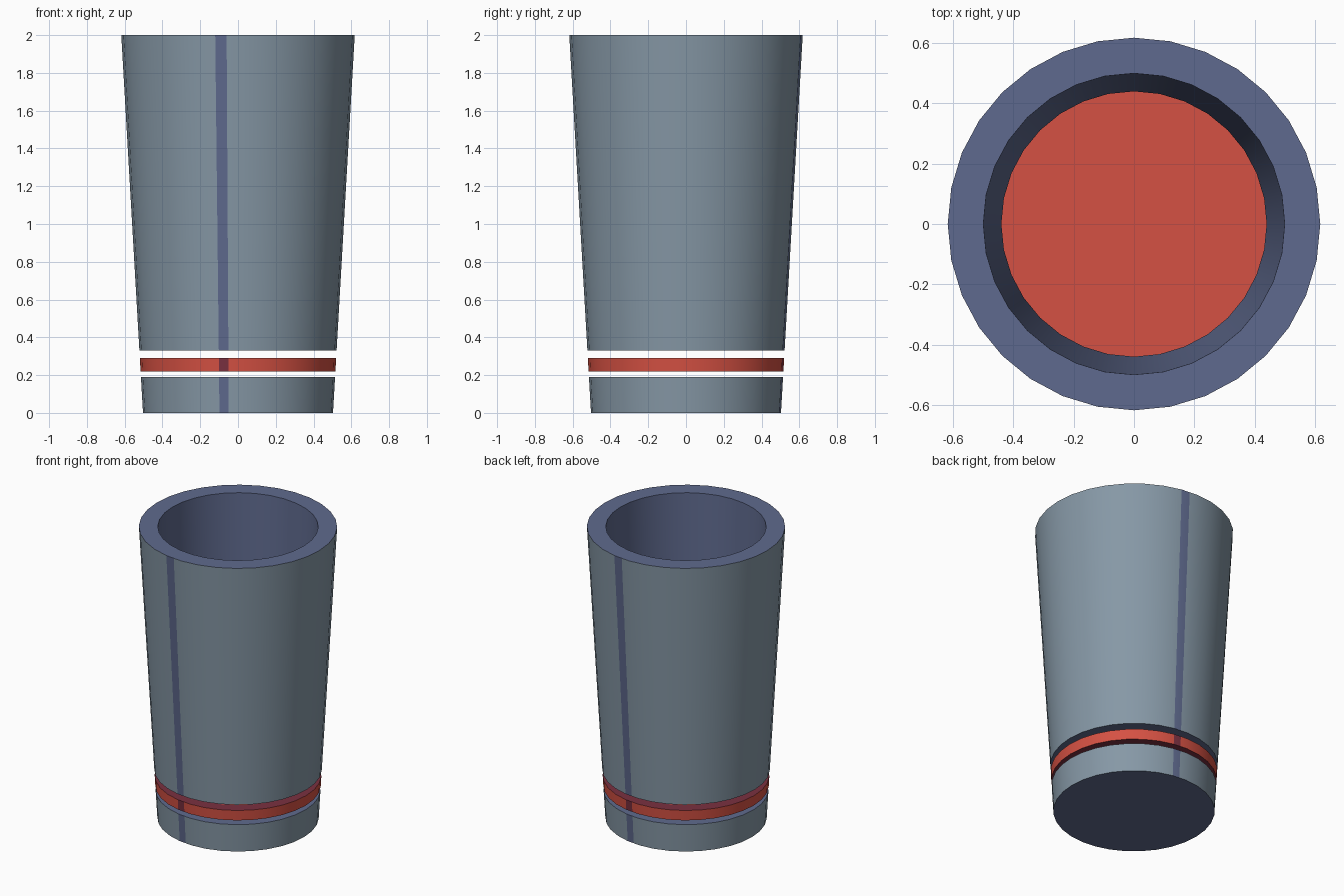
import bpy, bmesh, math

if "Cube" in bpy.data.objects:
    bpy.data.objects.remove(bpy.data.objects["Cube"])

SIDES = 32


def srgb(r, g, b):
    lin = [(c / 255 / 12.92) if c < 10 else ((c / 255 + 0.055) / 1.055) ** 2.4 for c in (r, g, b)]
    return (*lin, 1)


def material(name, rgb):
    m = bpy.data.materials.new(name)
    m.diffuse_color = srgb(*rgb)
    m.use_nodes = True
    m.node_tree.nodes["Principled BSDF"].inputs["Base Color"].default_value = m.diffuse_color
    return m


grey = material("blue grey", (134, 152, 166))
navy = material("slate navy", (95, 106, 142))
red = material("brick red", (213, 81, 67))
maroon = material("maroon", (122, 48, 64))


def outer(z):
    """Radius of the tapered outside at height z."""
    return 0.503 + 0.0575 * z


def ring(bm, r, z):
    """A 32-sided ring with an extra vertex in the middle of each side."""
    if r == 0:
        return [bm.verts.new((0, 0, z))] * (2 * SIDES)
    verts = []
    for k in range(2 * SIDES):
        a = math.pi * k / SIDES - math.pi / 2
        rr = r * math.cos(math.pi / SIDES) if k % 2 else r
        verts.append(bm.verts.new((rr * math.cos(a), rr * math.sin(a), z)))
    return verts


def lathe(name, profile, bands, mats, closed=False):
    """Turn a profile; bands give the material of each step, -1 is a striped side."""
    bm = bmesh.new()
    rings = [ring(bm, r, z) for r, z in profile]
    if closed:
        rings.append(rings[0])
    n = 2 * SIDES
    for lo, hi, band in zip(rings, rings[1:], bands):
        for k in range(n):
            j = (k + 1) % n
            corners = list(dict.fromkeys((lo[k], lo[j], hi[j], hi[k])))
            f = bm.faces.new(corners)
            # narrow stripe on half a side, front and back
            striped = band == -1 and k in (n - 2, n // 2 - 2)
            f.material_index = 1 if striped else max(band, 0)
    bmesh.ops.recalc_face_normals(bm, faces=bm.faces)
    me = bpy.data.meshes.new(name)
    bm.to_mesh(me)
    bm.free()
    ob = bpy.data.objects.new(name, me)
    bpy.context.collection.objects.link(ob)
    for m in mats:
        me.materials.append(m)
    bpy.ops.object.select_all(action='DESELECT')
    ob.select_set(True)
    bpy.context.view_layer.objects.active = ob
    bpy.ops.object.shade_smooth_by_angle(angle=math.radians(30))
    return ob


# Base plug
lathe("base", [(0, 0), (outer(0), 0), (outer(0.19), 0.19), (0, 0.19)],
      [1, -1, 1], [grey, navy])

# Red band, closed to form the floor of the cup
lathe("red_band", [(0, 0.22), (outer(0.22), 0.22), (outer(0.29), 0.29), (0.44, 0.29), (0, 0.29)],
      [1, -1, 1, 0], [red, maroon])

# Open tapered sleeve with a thick wall
lathe("sleeve", [(0.44, 0.33), (outer(0.33), 0.33), (outer(2), 2), (0.5, 2)],
      [1, -1, 1, 1], [grey, navy], closed=True)
